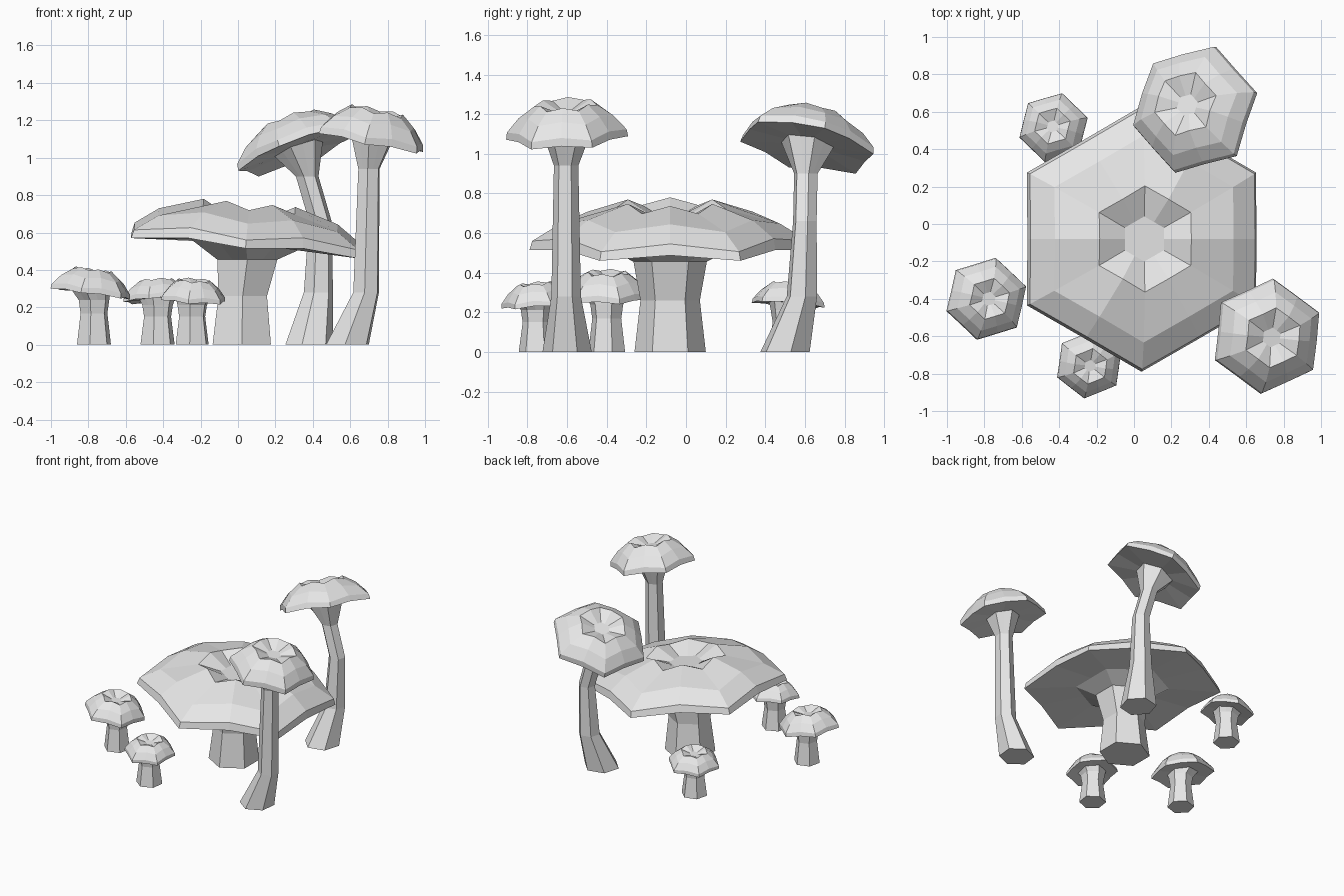
import bpy, bmesh, math
from mathutils import Vector, Quaternion

old = bpy.data.objects.get("Cube")
if old:
    bpy.data.objects.remove(old, do_unlink=True)

grey = bpy.data.materials.new("plain_grey")
grey.use_nodes = True
grey.diffuse_color = (0.8, 0.8, 0.8, 1)
grey.node_tree.nodes["Principled BSDF"].inputs["Base Color"].default_value = (0.8, 0.8, 0.8, 1)

FLAT = Quaternion()
EDGE_MID = math.cos(math.pi / 6)


def hex_ring(center, r, phase, turn=FLAT, z=0, lift=0):
    """Hexagon with a point halfway along each side; lift raises those points."""
    points = []
    for i in range(12):
        a = math.radians(phase + 30 * i)
        odd = i % 2
        s = r * (EDGE_MID if odd else 1)
        local = Vector((s * math.cos(a), s * math.sin(a), z + lift * odd))
        points.append(Vector(center) + turn @ local)
    return points


def loft(name, rings):
    """Skin a closed solid through the rings."""
    bm = bmesh.new()
    loops = [[bm.verts.new(p) for p in ring] for ring in rings]
    for a, b in zip(loops, loops[1:]):
        for i in range(12):
            j = (i + 1) % 12
            bm.faces.new((a[i], a[j], b[j], b[i]))
    bm.faces.new(loops[0][::-1])
    bm.faces.new(loops[-1])
    bmesh.ops.recalc_face_normals(bm, faces=bm.faces)
    mesh = bpy.data.meshes.new(name)
    bm.to_mesh(mesh)
    bm.free()
    mesh.materials.append(grey)
    obj = bpy.data.objects.new(name, mesh)
    bpy.context.scene.collection.objects.link(obj)


def mushroom(name, center, radius, height, slope, phase, crown, flare, stem):
    turn = Vector((0, 0, 1)).rotation_difference(Vector((-slope[0], -slope[1], 1)))
    lift = 0.055 * radius
    # Cap: underside, rim, shoulder, crown ridge and sunken middle
    profile = [(flare / radius, 0.1, 0), (1, 0, 0.7), (0.98, 0.22, 1),
               (0.78, 0.65, 1), (crown, 1, 1), (0.17, 0.82, 0)]
    loft(name + "_cap", [hex_ring(center, r * radius, phase, turn, z * height, k * lift)
                         for r, z, k in profile])
    # Stem: bent trunk widening into the underside of the cap
    rings = [hex_ring((x, y, z), r, phase) for x, y, z, r in stem]
    rings.append(hex_ring(center, flare, phase, turn, 0.11 * height))
    loft(name + "_stem", rings)


def stub(x, y, top):
    """Short straight stem with a narrow waist."""
    return [(x, y, 0, 0.095), (x, y, 0.6 * top, 0.075), (x, y, 0.85 * top, 0.085)]


mushroom("broad_mushroom", (0.04, -0.08, 0.515), 0.71, 0.205, (-0.09, 0), 30, 0.4, 0.34,
         [(0.02, -0.08, 0, 0.18), (0.025, -0.08, 0.26, 0.15), (0.05, -0.08, 0.455, 0.185)])

mushroom("tall_front_mushroom", (0.71, -0.6, 1.08), 0.31, 0.165, (-0.2, 0.05), 24, 0.52, 0.12,
         [(0.585, -0.6, 0, 0.125), (0.685, -0.605, 0.28, 0.075), (0.7, -0.605, 0.94, 0.062)])

mushroom("tall_back_mushroom", (0.33, 0.61, 1.03), 0.355, 0.165, (0.36, -0.21), 13, 0.5, 0.14,
         [(0.38, 0.5, 0, 0.13), (0.43, 0.585, 0.28, 0.08),
          (0.44, 0.6, 0.66, 0.062), (0.37, 0.605, 0.9, 0.062)])

mushroom("left_small_mushroom", (-0.79, -0.4, 0.27), 0.225, 0.125, (-0.14, 0), 17, 0.5, 0.11,
         stub(-0.77, -0.4, 0.28))
mushroom("front_small_mushroom", (-0.24, -0.75, 0.235), 0.185, 0.105, (-0.06, 0.1), 22, 0.52, 0.1,
         stub(-0.245, -0.75, 0.25))
mushroom("back_small_mushroom", (-0.43, 0.515, 0.235), 0.19, 0.105, (0.06, -0.08), 16, 0.52, 0.1,
         stub(-0.43, 0.51, 0.25))
